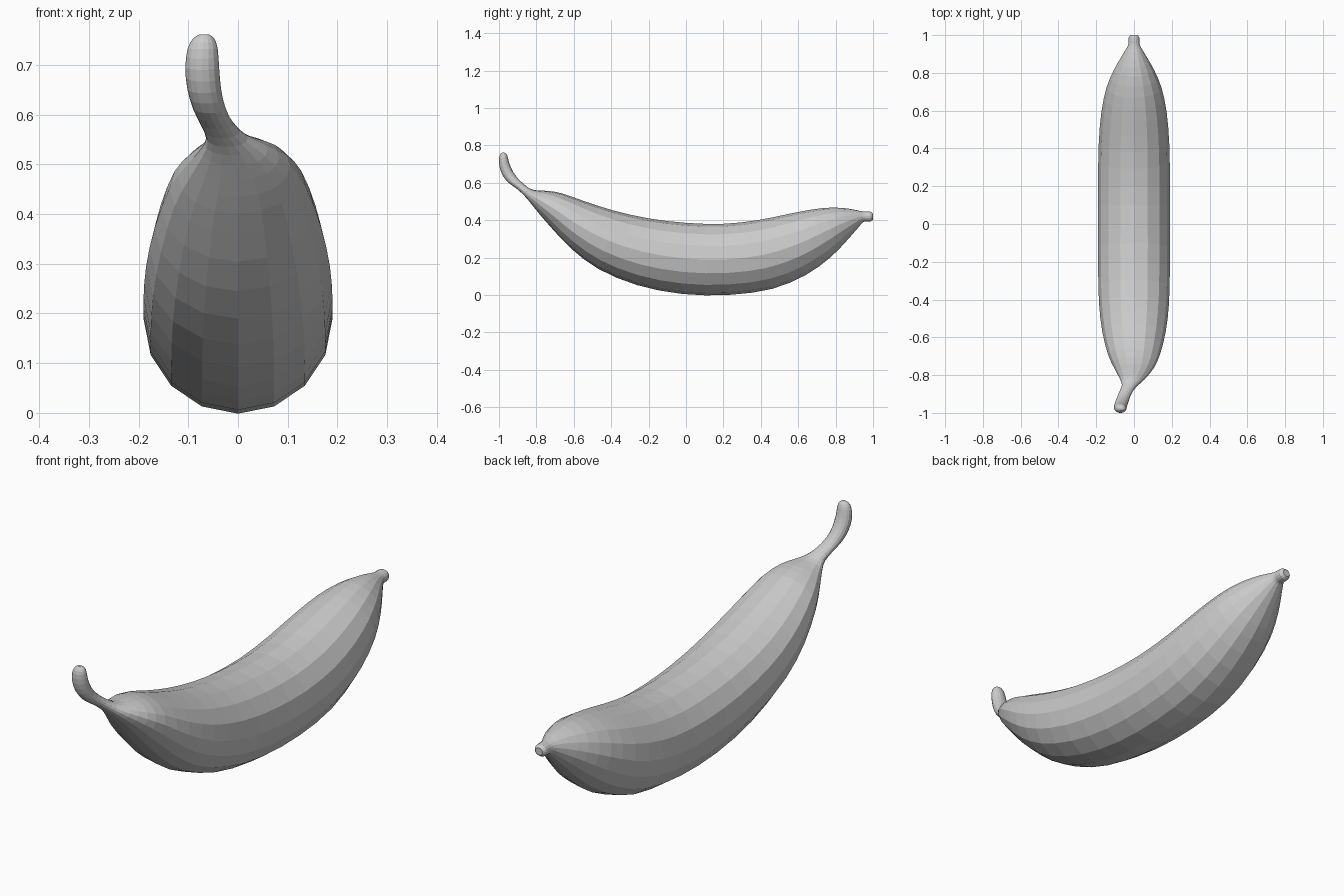
import bpy, bmesh, math
from mathutils import Vector

SIDES = 16

# Stations along the fruit: upper y, upper z, lower y, lower z, half width, x shift
stations = [
    (-.971, .761, -.985, .761, .010, -.068),   # stem tip
    (-.960, .754, -.993, .753, .021, -.069),
    (-.952, .735, -1.00, .732, .030, -.071),
    (-.943, .700, -.998, .690, .034, -.072),
    (-.925, .660, -.982, .643, .034, -.068),
    (-.898, .623, -.952, .603, .033, -.058),
    (-.865, .592, -.907, .570, .034, -.042),
    (-.835, .570, -.868, .535, .042, -.022),   # neck
    (-.800, .560, -.835, .497, .068, -.008),
    (-.740, .557, -.785, .435, .105, 0),
    (-.660, .543, -.720, .360, .138, 0),
    (-.530, .497, -.610, .245, .168, 0),       # body
    (-.380, .450, -.465, .138, .185, 0),
    (-.200, .410, -.260, .053, .190, 0),
    (.000, .386, -.020, .006, .190, 0),
    (.200, .381, .230, .001, .190, 0),
    (.380, .400, .460, .033, .187, 0),
    (.540, .432, .640, .107, .173, 0),
    (.670, .457, .770, .200, .146, 0),
    (.780, .468, .850, .280, .107, 0),
    (.870, .462, .910, .348, .064, 0),
    (.925, .451, .945, .388, .037, 0),         # blossom end
    (.955, .447, .960, .393, .029, 0),
    (.987, .446, .987, .394, .028, 0),
    (1.00, .435, 1.00, .404, .017, 0),
]


def spline(p0, p1, p2, p3, t):
    return tuple(.5 * (2 * b + (c - a) * t + (2 * a - 5 * b + 4 * c - d) * t * t
                       + (3 * b - a - 3 * c + d) * t ** 3)
                 for a, b, c, d in zip(p0, p1, p2, p3))


# Smooth halfway stations
rows = []
for i in range(len(stations) - 1):
    p0 = stations[max(i - 1, 0)]
    p3 = stations[min(i + 2, len(stations) - 1)]
    rows.append(stations[i])
    rows.append(spline(p0, stations[i], stations[i + 1], p3, .5))
rows.append(stations[-1])

# Loft elliptical rings through the stations
bm = bmesh.new()
rings = []
for uy, uz, ly, lz, w, x in rows:
    up, low = Vector((x, uy, uz)), Vector((x, ly, lz))
    mid, half = (up + low) / 2, (up - low) / 2
    ring = []
    for k in range(SIDES):
        a = 2 * math.pi * k / SIDES
        ring.append(bm.verts.new(mid + half * math.cos(a) + Vector((w * math.sin(a), 0, 0))))
    rings.append(ring)
for r, s in zip(rings, rings[1:]):
    for k in range(SIDES):
        n = (k + 1) % SIDES
        bm.faces.new((r[k], r[n], s[n], s[k]))
bm.faces.new(rings[0])
bm.faces.new(rings[-1])
bmesh.ops.recalc_face_normals(bm, faces=bm.faces)

mesh = bpy.data.meshes.new("banana")
bm.to_mesh(mesh)
bm.free()
bpy.context.collection.objects.link(bpy.data.objects.new("banana", mesh))
